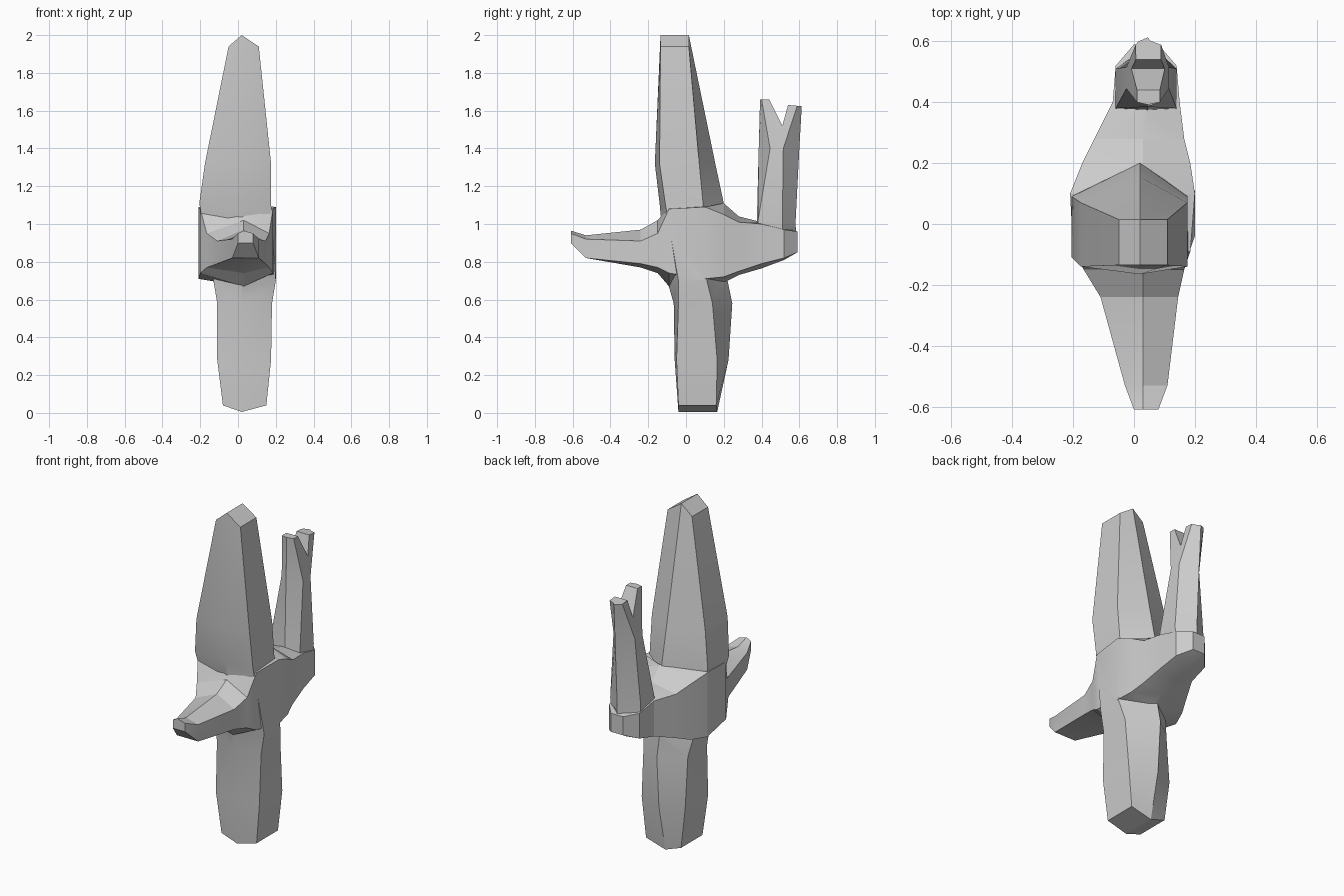
import bpy, math


def loft(name, axis, mid, rows):
    """Skin six-sided rings. Row: position, offset of the ridge points, x low, x high,
    near corner, near ridge, far corner, far ridge (measured across the axis)."""
    verts, faces = [], []
    for t, dt, lo, hi, n, nm, f, fm in rows:
        ring = [(lo, n, t), (mid, nm, t + dt), (hi, n, t),
                (hi, f, t), (mid, fm, t + dt), (lo, f, t)]
        verts += [(x, a, b) if axis == 'Z' else (x, b, a) for x, a, b in ring]
    for r in range(len(rows) - 1):
        for i in range(6):
            j = (i + 1) % 6
            faces.append((r * 6 + i, r * 6 + j, r * 6 + 6 + j, r * 6 + 6 + i))
    e = 6 * (len(rows) - 1)
    faces += [(5, 4, 1, 0), (4, 3, 2, 1),
              (e, e + 1, e + 4, e + 5), (e + 1, e + 2, e + 3, e + 4)]
    if axis == 'Y':
        faces = [f[::-1] for f in faces]
    return add(name, verts, faces)


def add(name, verts, faces):
    me = bpy.data.meshes.new(name)
    me.from_pydata(verts, [], faces)
    ob = bpy.data.objects.new(name, me)
    bpy.context.collection.objects.link(ob)
    return ob


def combine(target, other, op):
    bpy.context.view_layer.objects.active = target
    m = target.modifiers.new(op, 'BOOLEAN')
    m.operation, m.object, m.solver = op, other, 'EXACT'
    bpy.ops.object.modifier_apply(modifier=m.name)
    bpy.data.objects.remove(other)


# Upright trunk, flat in front and ridged behind
trunk = loft("cactus", 'Z', 0.02, [
    (0.04, -0.035, -0.08, 0.15, -0.04, -0.04, 0.16, 0.165),
    (0.28, 0, -0.11, 0.175, -0.05, -0.06, 0.165, 0.225),
    (0.58, 0, -0.11, 0.18, -0.04, -0.065, 0.14, 0.245),
    (0.70, 0, -0.13, 0.20, -0.04, -0.10, 0.11, 0.22),
    (1.11, 0, -0.205, 0.175, -0.11, -0.14, 0.09, 0.20),
    (1.32, 0, -0.175, 0.175, -0.14, -0.165, 0.07, 0.155),
    (1.94, 0.06, -0.05, 0.11, -0.135, -0.135, 0.015, 0.015)])

# Level limb through the trunk: front arm, swollen middle, back elbow
limb = loft("limb", 'Y', 0.03, [
    (-0.61, 0, 0.0, 0.08, 0.90, 0.90, 0.95, 0.965),
    (-0.53, 0, -0.03, 0.11, 0.82, 0.82, 0.92, 0.94),
    (-0.24, 0, -0.11, 0.145, 0.79, 0.77, 0.91, 0.97),
    (-0.15, 0, -0.165, 0.165, 0.77, 0.74, 0.95, 1.02),
    (-0.09, 0, -0.20, 0.185, 0.74, 0.67, 1.08, 1.09),
    (0.10, 0, -0.21, 0.20, 0.71, 0.67, 1.09, 1.11),
    (0.20, 0, -0.17, 0.185, 0.72, 0.69, 1.05, 1.11),
    (0.28, 0, -0.13, 0.165, 0.75, 0.73, 1.01, 1.04),
    (0.40, 0, -0.07, 0.15, 0.79, 0.765, 1.00, 1.01),
    (0.52, 0, -0.06, 0.14, 0.82, 0.81, 0.97, 0.98),
    (0.59, 0, 0.0, 0.08, 0.85, 0.85, 0.96, 0.96)])

# Raised back arm
stem = loft("back_arm", 'Z', 0.045, [
    (0.88, 0, -0.05, 0.13, 0.40, 0.39, 0.51, 0.585),
    (1.01, 0, -0.06, 0.14, 0.38, 0.375, 0.51, 0.58),
    (1.40, 0, -0.025, 0.115, 0.445, 0.385, 0.515, 0.60),
    (1.66, 0, 0.01, 0.085, 0.40, 0.392, 0.60, 0.615)])

# Notch that forks the arm, with the back prong a little shorter
profile = [(0.44, 1.66), (0.51, 1.52), (0.54, 1.63), (0.65, 1.62), (0.65, 1.8), (0.44, 1.8)]
n = len(profile)
notch = add("notch_cutter", [(x, y, z) for x in (-0.3, 0.3) for y, z in profile],
            [tuple(range(n))[::-1], tuple(range(n, 2 * n))] +
            [(i, (i + 1) % n, n + (i + 1) % n, n + i) for i in range(n)])
notch.hide_render = True
combine(stem, notch, 'DIFFERENCE')

combine(trunk, limb, 'UNION')
combine(trunk, stem, 'UNION')
bpy.ops.object.select_all(action='DESELECT')
trunk.select_set(True)
bpy.context.view_layer.objects.active = trunk
bpy.ops.object.shade_smooth_by_angle(angle=math.radians(20))
